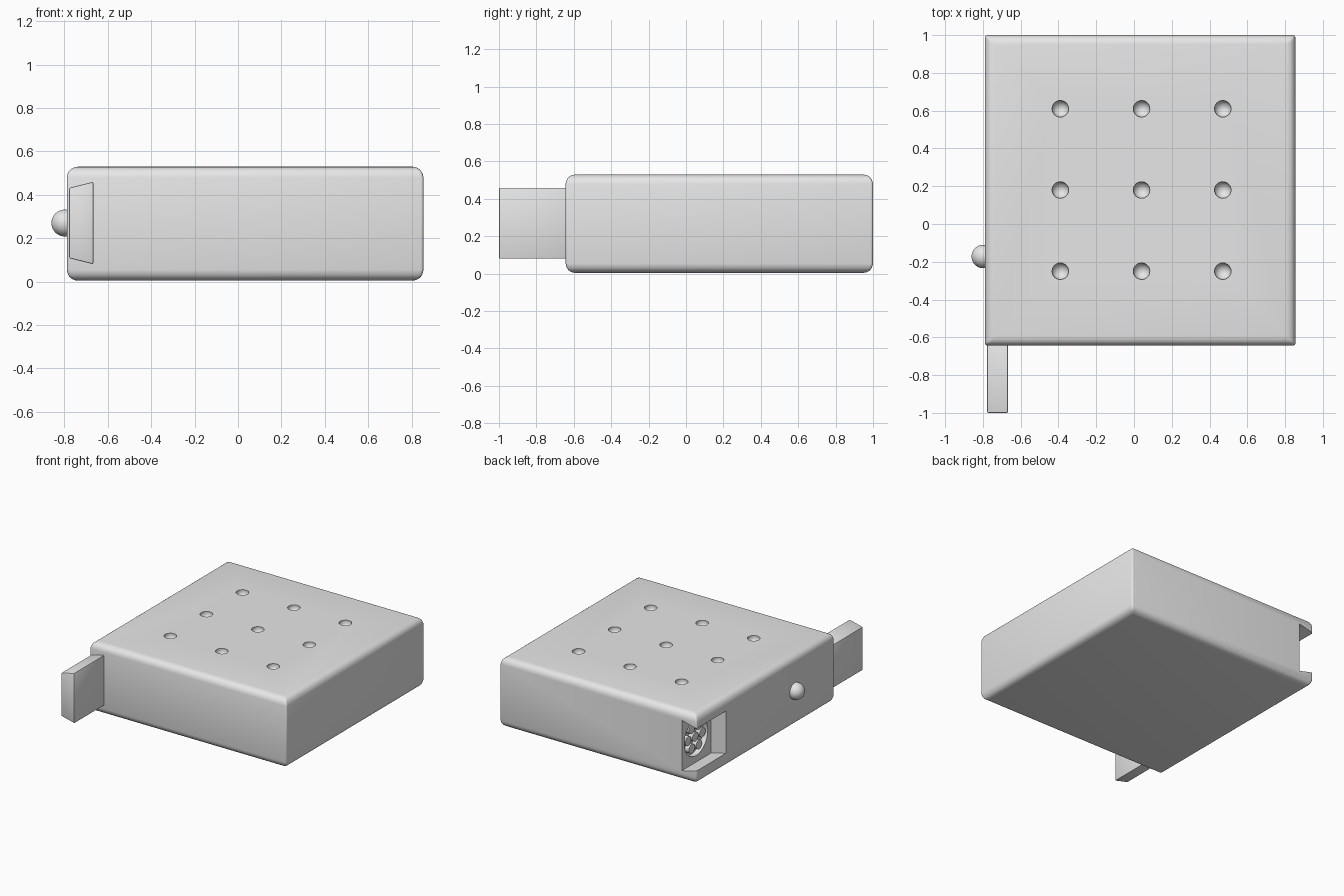
import bpy, bmesh, math
from mathutils import Matrix, Vector

cube = bpy.data.objects.get("Cube")
if cube:
    bpy.data.objects.remove(cube, do_unlink=True)

grey = bpy.data.materials.new("light grey plastic")
grey.use_nodes = True
GREY = (0.8, 0.8, 0.8, 1)
grey.diffuse_color = GREY
grey.node_tree.nodes["Principled BSDF"].inputs["Base Color"].default_value = GREY


def finish(bm, name):
    """Turn a bmesh into a named grey object."""
    bmesh.ops.recalc_face_normals(bm, faces=bm.faces)
    mesh = bpy.data.meshes.new(name)
    bm.to_mesh(mesh)
    bm.free()
    mesh.materials.append(grey)
    obj = bpy.data.objects.new(name, mesh)
    bpy.context.collection.objects.link(obj)
    return obj


def activate(obj):
    bpy.ops.object.select_all(action="DESELECT")
    obj.select_set(True)
    bpy.context.view_layer.objects.active = obj


def apply_modifiers(obj):
    activate(obj)
    for mod in list(obj.modifiers):
        bpy.ops.object.modifier_apply(modifier=mod.name)


def cut(obj, cutter):
    mod = obj.modifiers.new("cut", "BOOLEAN")
    mod.operation, mod.solver, mod.object = "DIFFERENCE", "EXACT", cutter
    apply_modifiers(obj)
    bpy.data.objects.remove(cutter, do_unlink=True)


def smooth(obj):
    activate(obj)
    bpy.ops.object.shade_smooth_by_angle(angle=math.radians(35))


def dovetail(name, inner_x, outer_x, y0, y1):
    """Prism along y whose section is widest on the inner side."""
    slope = 0.25 * (inner_x - outer_x)
    section = [(inner_x, 0.08), (inner_x, 0.46), (outer_x, 0.46 - slope), (outer_x, 0.08 + slope)]
    bm = bmesh.new()
    face = bm.faces.new([bm.verts.new((x, y0, z)) for x, z in section])
    ext = bmesh.ops.extrude_face_region(bm, geom=[face])["geom"]
    bmesh.ops.translate(bm, vec=(0, y1 - y0, 0),
                        verts=[v for v in ext if isinstance(v, bmesh.types.BMVert)])
    return finish(bm, name)


def add_disc(bm, centre, radius, depth):
    """Cylinder along x."""
    bmesh.ops.create_cone(bm, cap_ends=True, segments=32, radius1=radius, radius2=radius, depth=depth,
                          matrix=Matrix.Translation(centre) @ Matrix.Rotation(math.pi / 2, 4, "Y"))


# Body: rounded top and bottom rims, nearly square upright corners
bm = bmesh.new()
bmesh.ops.create_cube(bm, size=1, matrix=Matrix.Translation((0.033, 0.178, 0.267))
                      @ Matrix.Diagonal((1.643, 1.643, 0.525, 1)))
weight = bm.edges.layers.float.new("bevel_weight_edge")
for e in bm.edges:
    upright = abs(e.verts[0].co.z - e.verts[1].co.z) > 0.1
    e[weight] = 0.25 if upright else 1
body = finish(bm, "body")
bevel = body.modifiers.new("rounding", "BEVEL")
bevel.limit_method, bevel.width, bevel.segments = "WEIGHT", 0.05, 6
apply_modifiers(body)

# Grid of round dimples in the top
bm = bmesh.new()
for x in (-0.39, 0.04, 0.47):
    for y in (-0.25, 0.18, 0.61):
        bmesh.ops.create_uvsphere(bm, u_segments=24, v_segments=12, radius=0.045,
                                  matrix=Matrix.Translation((x, y, 0.52)))
cut(body, finish(bm, "dimple_cutter"))

# Dovetail slot at the back corner
WALL = -0.665
cut(body, dovetail("slot_cutter", WALL, -0.85, 0.65, 1.1))

# Round socket in the slot wall, with a cluster of pins
socket = Vector((WALL, 0.83, 0.27))
bm = bmesh.new()
add_disc(bm, socket, 0.14, 0.08)
cut(body, finish(bm, "socket_cutter"))
smooth(body)

bm = bmesh.new()
add_disc(bm, socket + Vector((0.025, 0, 0)), 0.035, 0.04)
for i in range(6):
    a = i * math.tau / 6
    add_disc(bm, socket + Vector((0.025, 0.085 * math.cos(a), 0.085 * math.sin(a))), 0.035, 0.04)
smooth(finish(bm, "socket_pins"))

# Matching dovetail tab at the front
tab = dovetail("front_tab", -0.667, -0.778, -1, -0.6)
edge = tab.modifiers.new("edge", "BEVEL")
edge.width, edge.segments = 0.006, 2
apply_modifiers(tab)
smooth(tab)

# Ball knob on the side
bm = bmesh.new()
bmesh.ops.create_uvsphere(bm, u_segments=32, v_segments=16, radius=0.062,
                          matrix=Matrix.Translation((-0.798, -0.172, 0.27)))
smooth(finish(bm, "side_knob"))
